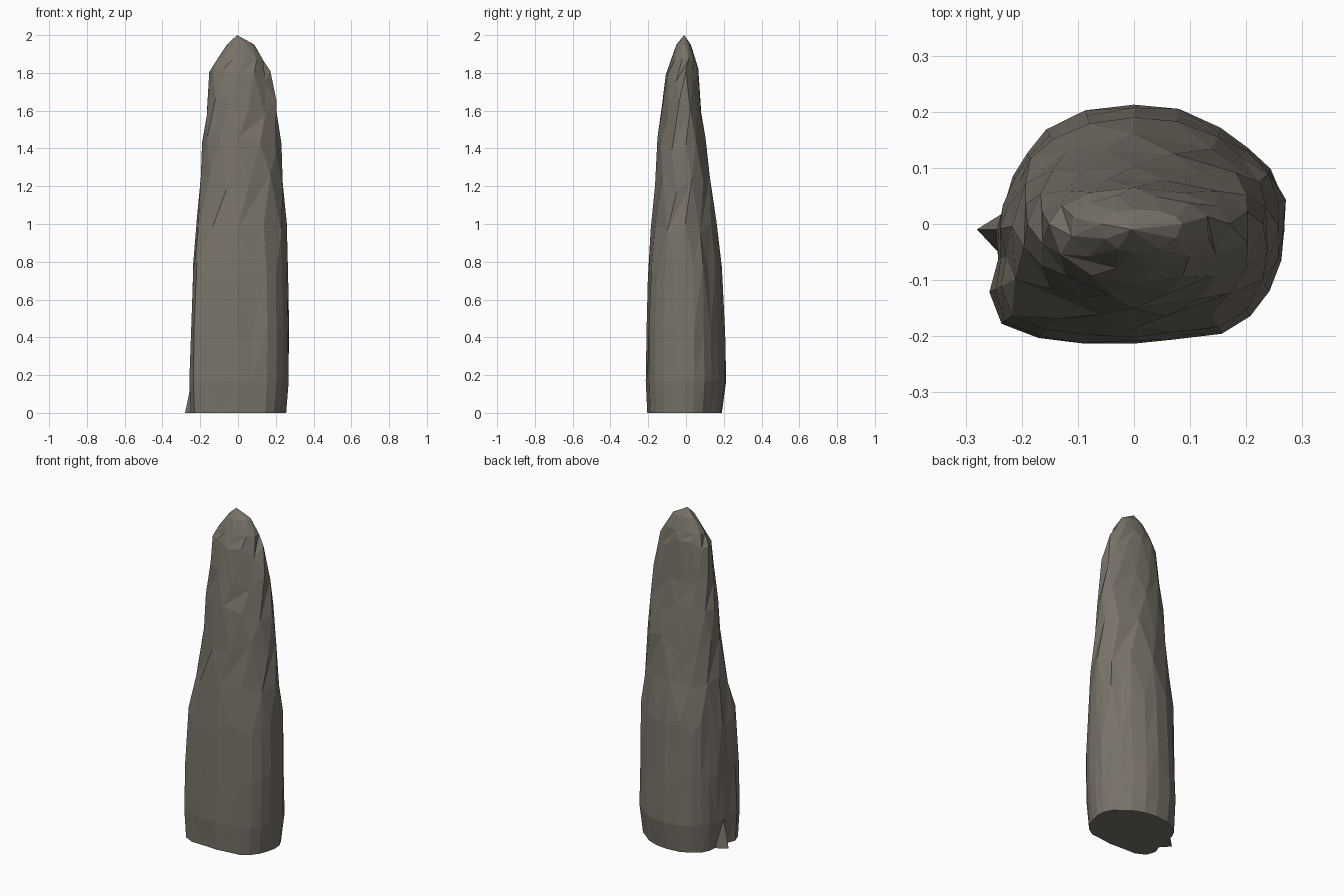
import bpy, bmesh, math, random

if "Cube" in bpy.data.objects:
    bpy.data.objects.remove(bpy.data.objects["Cube"])
random.seed(4)

# Lower outline seen from above, anticlockwise from +x
OUT = [(.275,-.01), (.27,.045), (.245,.1), (.2,.135), (.155,.175), (.08,.207),
       (0,.217), (-.088,.207), (-.155,.168), (-.195,.13), (-.215,.085), (-.235,.035),
       (-.25,-.01), (-.248,-.065), (-.255,-.12), (-.235,-.177), (-.175,-.208), (-.09,-.21),
       (0,-.215), (.07,-.206), (.155,-.197), (.205,-.165), (.24,-.12), (.262,-.065)]
N = len(OUT)
# Height, left, right, front, back extents, blend from boxy outline to oval
RINGS = [(0, .25, .255, .205, .19, 0),
         (.17, .255, .275, .215, .215, 0),
         (.45, .25, .274, .211, .207, 0),
         (.75, .24, .267, .2, .19, .1),
         (1.0, .225, .26, .185, .16, .5),
         (1.22, .205, .248, .17, .133, .9),
         (1.42, .19, .233, .153, .105, 1),
         (1.62, .17, .208, .133, .083, 1),
         (1.78, .152, .17, .108, .065, 1),
         (1.87, .115, .137, .082, .052, 1),
         (1.95, .058, .088, .052, .026, 1)]

bm = bmesh.new()
rings = []
for k, (z, l, r, f, b, t) in enumerate(RINGS):
    ring = []
    # fewer sides near the top keeps the facets chunky
    step = 1 if k < 4 else 2
    for i in range(0, N, step):
        x, y = OUT[i]
        # extents of the outline are .255 left, .275 right, .215 front, .217 back
        bx = x / .275 * r if x > 0 else x / .255 * l
        by = y / .217 * b if y > 0 else y / .215 * f
        a = 2 * math.pi * (i + (k % 2 if 4 < k else 0)) / N
        ox = math.cos(a) * (r if math.cos(a) > 0 else l)
        oy = math.sin(a) * (b if math.sin(a) > 0 else f)
        j = 1 + random.uniform(-.025, .015) * (k > 0)
        dz = random.uniform(-.05, .05) * (1 < k < 9)
        ring.append(bm.verts.new(((bx + (ox - bx) * t) * j, (by + (oy - by) * t) * j, z + dz)))
    rings.append(ring)

# Foot spur on the left
rings[0][12].co.x = -.28
rings[0][11].co.x += .015
rings[0][13].co.x += .012

# Side facets
for k in range(len(rings) - 1):
    lo, hi = rings[k], rings[k + 1]
    n = len(hi)
    for i in range(n):
        m = (i + 1) % n
        if len(lo) == n:
            if k > 4 and k % 2:
                tris = [(lo[i], lo[m], hi[i]), (hi[i], lo[m], hi[m])] if k % 2 == 0 else \
                       [(lo[i], lo[m], hi[m]), (lo[i], hi[m], hi[i])]
            elif i % 2:
                tris = [(lo[i], lo[m], hi[m]), (lo[i], hi[m], hi[i])]
            else:
                tris = [(lo[i], lo[m], hi[i]), (hi[i], lo[m], hi[m])]
        else:
            p, q, s = lo[2 * i], lo[2 * i + 1], lo[(2 * i + 2) % len(lo)]
            tris = [(p, q, hi[i]), (q, hi[m], hi[i]), (q, s, hi[m])]
        for tri in tris:
            bm.faces.new(tri)

# Peak and flat underside
tip = bm.verts.new((-.005, -.01, 2))
top = rings[-1]
for i in range(len(top)):
    bm.faces.new((top[i], top[(i + 1) % len(top)], tip))
bm.faces.new(rings[0][::-1])
bmesh.ops.recalc_face_normals(bm, faces=bm.faces)

me = bpy.data.meshes.new("standing_stone")
bm.to_mesh(me)
bm.free()
stone = bpy.data.objects.new("standing_stone", me)
bpy.context.collection.objects.link(stone)

mat = bpy.data.materials.new("stone")
mat.diffuse_color = (.19, .17, .14, 1)
mat.use_nodes = True
mat.node_tree.nodes["Principled BSDF"].inputs["Base Color"].default_value = mat.diffuse_color
me.materials.append(mat)
